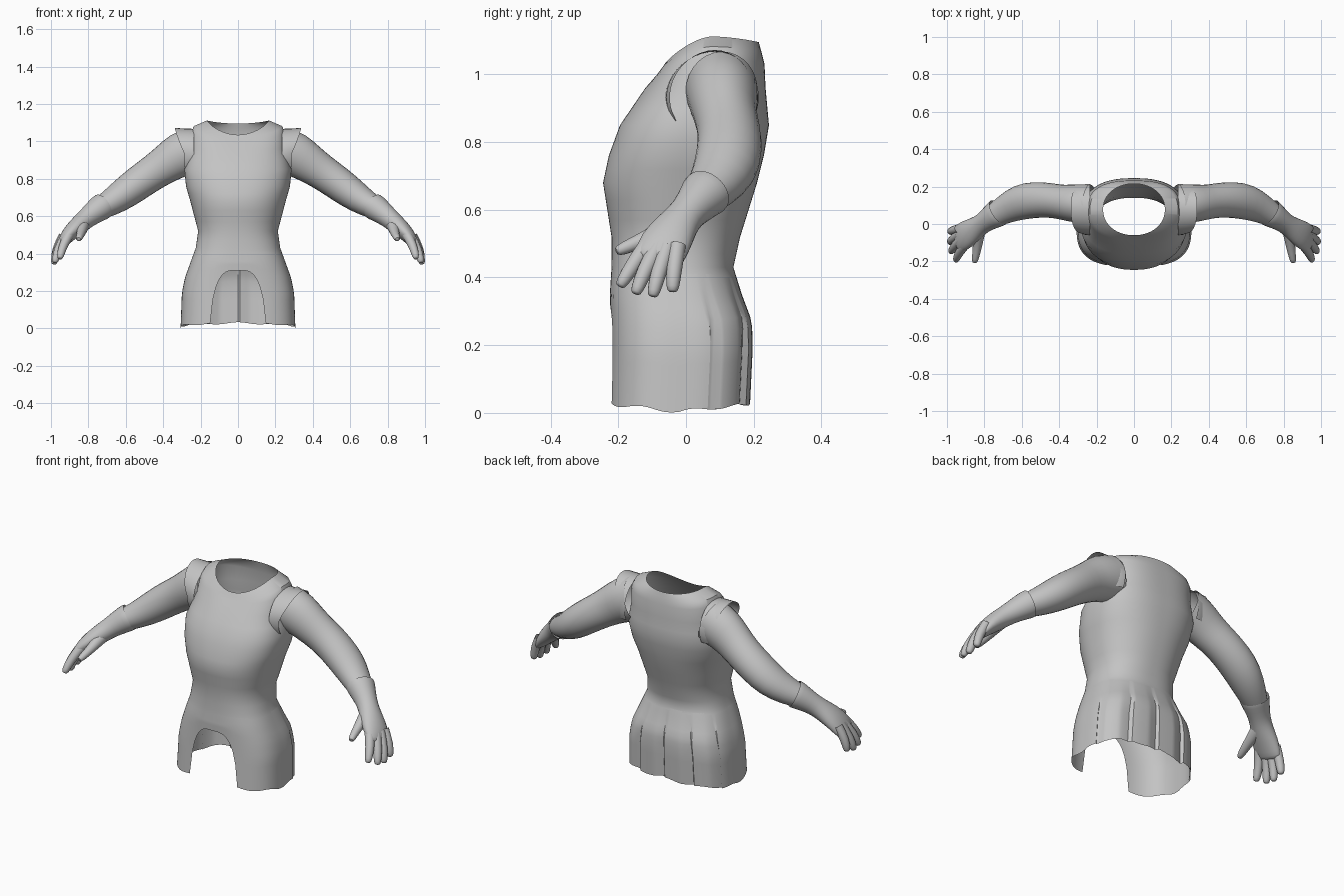
import bpy, math
from math import sin, cos, pi
from mathutils import Vector

if "Cube" in bpy.data.objects:
    bpy.data.objects.remove(bpy.data.objects["Cube"], do_unlink=True)

grey = bpy.data.materials.new("plain grey")
grey.use_nodes = True
grey.diffuse_color = (0.55, 0.55, 0.55, 1)
grey.node_tree.nodes["Principled BSDF"].inputs["Base Color"].default_value = (0.55, 0.55, 0.55, 1)


def add_object(name, verts, faces, subdiv=0, angle=40):
    mesh = bpy.data.meshes.new(name)
    mesh.from_pydata(verts, [], faces)
    mesh.materials.append(grey)
    obj = bpy.data.objects.new(name, mesh)
    bpy.context.collection.objects.link(obj)
    bpy.ops.object.select_all(action="DESELECT")
    obj.select_set(True)
    bpy.context.view_layer.objects.active = obj
    bpy.ops.object.shade_smooth_by_angle(angle=math.radians(angle))
    if subdiv:
        mod = obj.modifiers.new("rounding", "SUBSURF")
        mod.levels = mod.render_levels = subdiv
    return obj


def bridge(rings, closed=True):
    """Join equal rings of points into quads."""
    n = len(rings[0])
    verts = [p for ring in rings for p in ring]
    faces = []
    for r in range(len(rings) - 1):
        for i in range(n if closed else n - 1):
            j = (i + 1) % n
            faces.append((r * n + i, r * n + j, (r + 1) * n + j, (r + 1) * n + i))
    return verts, faces


# Body sections: height, half width, front y, back y, squareness
SECTIONS = [
    (0.00, .307, -.23, .188, 2.9), (0.19, .30, -.222, .197, 2.9),
    (0.27, .284, -.222, .195, 2.8), (0.35, .255, -.225, .165, 2.6),
    (0.43, .226, -.22, .14, 2.4), (0.52, .213, -.22, .16, 2.3),
    (0.68, .255, -.245, .21, 2.3), (0.76, .278, -.228, .23, 2.4),
    (0.85, .287, -.195, .245, 2.5), (0.96, .255, -.12, .235, 2.6),
]


def section(z):
    z = min(max(z, SECTIONS[0][0]), SECTIONS[-1][0])
    for a, b in zip(SECTIONS, SECTIONS[1:]):
        if z <= b[0]:
            t = (z - a[0]) / (b[0] - a[0])
            return [p + (q - p) * t for p, q in zip(a[1:], b[1:])]


def outline(a, half, front, back, power):
    c, s = cos(a), sin(a)
    r = (abs(c) ** power + abs(s) ** power) ** (-1 / power)
    return half * c * r, (front + back) / 2 + (back - front) / 2 * s * r


COLS = 160
ANGLES = [2 * pi * i / COLS for i in range(COLS)]

# Shirt: torso shell rising to an open neck that dips at the front
rings = []
for z in (.40, .43, .47, .52, .57, .63, .68, .72, .76, .80, .85, .90, .96):
    rings.append([(*outline(a, *section(z)), z) for a in ANGLES])
for half, front, back, power, z_side, z_front, z_back in (
        (.25, -.085, .232, 2.6, 1.05, 1.00, 1.03),
        (.235, -.07, .222, 2.5, 1.082, 1.02, 1.07),
        (.165, -.06, .215, 2.1, 1.112, 1.035, 1.095)):
    ring = []
    for a in ANGLES:
        end = z_front if sin(a) < 0 else z_back
        ring.append((*outline(a, half, front, back, power),
                     z_side + (end - z_side) * abs(sin(a)) ** 1.7))
    rings.append(ring)
add_object("shirt", *bridge(rings))


# Skirt: arched gap at the front, pleats at the back, uneven hem
def hem(a):
    x, y = outline(a, *section(.2))
    z = .003 + .025 * abs(sin(a)) + .005 * sin(9 * a)
    if y < 0 and abs(x) < .14:
        z = max(z, .03 + .28 * (1 - (abs(x) / .14) ** 4) ** .5)
    return z


rings = []
for step in range(13):
    t = step / 12
    ring = []
    for a in ANGLES:
        z = .41 + (hem(a) - .41) * t
        x, y = outline(a, *section(z))
        if sin(a) > .4:
            # each pleat swells gently, then tucks back sharply
            phase = (a * 12 / pi) % 2 / 2
            y -= .018 * min(1, 1.8 * t) * max(0, 2.5 * phase - 1.5)
        ring.append((x, y, z))
    rings.append(ring)
add_object("skirt", *bridge(rings), angle=30)


def limb(name, side, stations, sides=14, capped=False, subdiv=1):
    """Tube through (x, y, z, thickness, breadth) stations."""
    pts = [Vector(s[:3]) for s in stations]
    rings = []
    for i, s in enumerate(stations):
        t = (pts[min(i + 1, len(pts) - 1)] - pts[max(i - 1, 0)]).normalized()
        up = Vector((0, 1, 0)).cross(t)
        up = (up if up.length > .3 else Vector((0, 0, 1)).cross(t)).normalized()
        across = t.cross(up)
        ring = []
        for k in range(sides):
            a = 2 * pi * k / sides
            p = pts[i] + up * cos(a) * s[3] + across * sin(a) * s[4]
            ring.append((p.x * side, p.y, p.z))
        rings.append(ring if side > 0 else ring[::-1])
    verts, faces = bridge(rings)
    if capped:
        faces.append(tuple(range(len(verts) - sides, len(verts))))
    add_object(name, verts, faces, subdiv, 60)


# Base, knuckle, tip and base radius of each finger
FINGERS = {
    "index": ((.895, -.10, .515), (.938, -.155, .44), (.953, -.197, .372), .030),
    "middle": ((.92, -.08, .495), (.963, -.123, .42), (.98, -.15, .35), .030),
    "ring": ((.93, -.055, .49), (.972, -.083, .41), (.985, -.099, .342), .029),
    "little": ((.935, -.025, .495), (.973, -.036, .42), (.983, -.04, .356), .027),
    "thumb": ((.83, -.02, .56), (.835, -.115, .515), (.853, -.208, .476), .045),
}

for side, label in ((1, "left"), (-1, "right")):
    # Sleeve
    limb(label + "_sleeve", side, [
        (.24, .105, .952, .125, .11), (.31, .11, .93, .124, .107),
        (.38, .115, .882, .107, .095), (.45, .128, .835, .097, .095),
        (.53, .13, .78, .094, .1), (.61, .118, .72, .088, .1),
        (.69, .08, .665, .072, .08), (.77, .03, .625, .055, .06)])

    # Glove: flared cuff, wrist and palm
    limb(label + "_glove", side, [
        (.725, .062, .652, .072, .078), (.735, .055, .646, .074, .078),
        (.79, .018, .605, .059, .058), (.825, -.008, .575, .053, .056),
        (.865, -.036, .54, .050, .07), (.905, -.062, .502, .042, .08),
        (.938, -.08, .46, .030, .076), (.947, -.085, .445, .018, .068)], capped=True)

    for finger, (base, mid, tip, size) in FINGERS.items():
        near = Vector(mid).lerp(Vector(tip), .85)
        limb(f"{label}_{finger}_finger", side, [
            (*base, size, size), (*mid, .026, .026),
            (*near, .021, .021), (*tip, .012, .012)], 8, True)

    # Shoulder cap: open arch, kicked up at the top and tapering to the body below
    rings = []
    for x, ry, rz in ((.235, .13, .135), (.285, .128, .136), (.338, .118, .14)):
        ring = []
        for k in range(25):
            a = math.radians(-30 + 240 * k / 24)
            taper = 1 - .5 * (1 - max(0, sin(a))) ** 1.2
            ring.append((side * (.235 + (x - .235) * taper),
                         .085 + (ry + .015 * max(0, -cos(a))) * cos(a),
                         .932 + rz * sin(a)))
        rings.append(ring[::side])
    add_object(label + "_shoulder_cap", *bridge(rings, closed=False))
